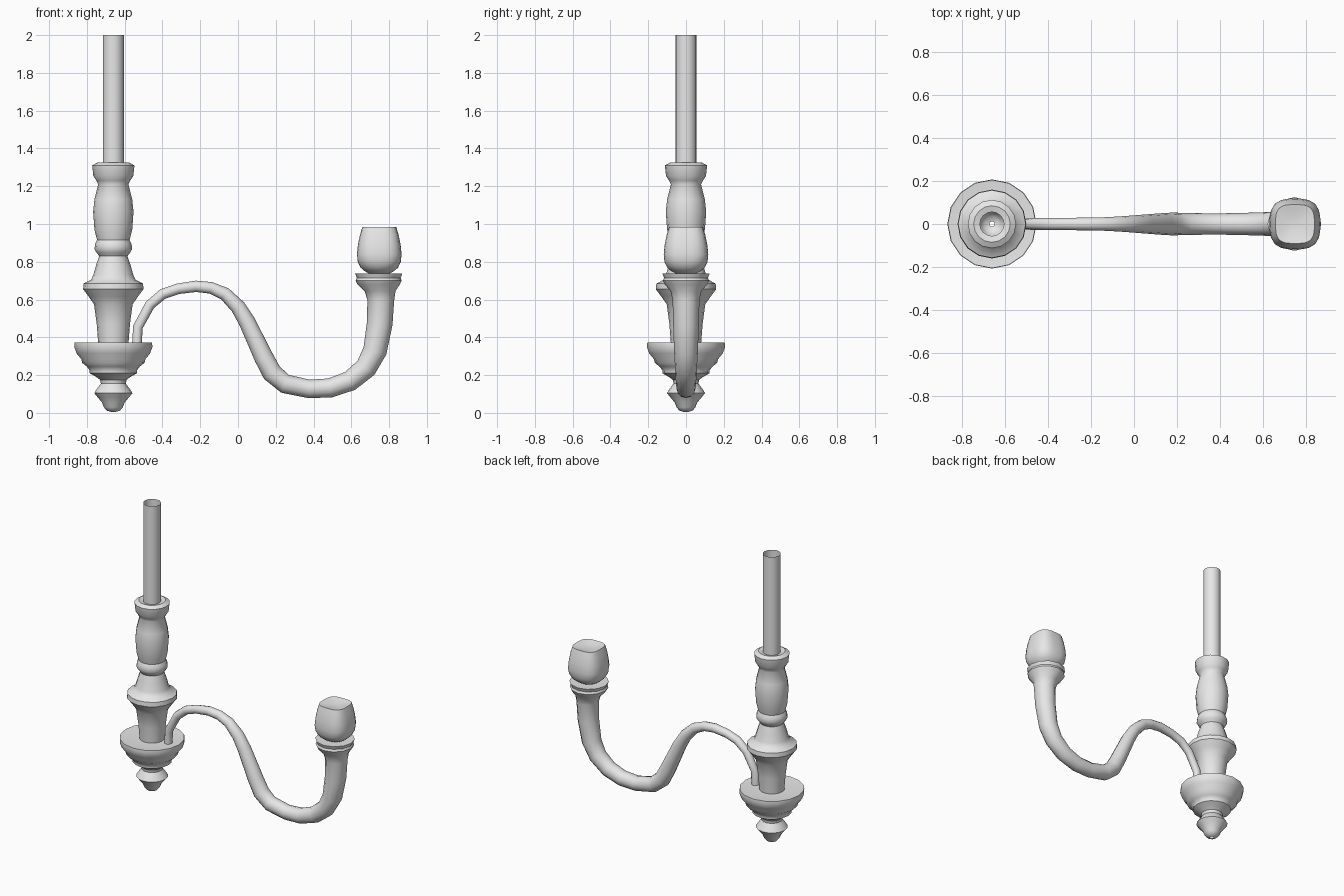
import bpy, bmesh, math
from mathutils import Vector

if "Cube" in bpy.data.objects:
    bpy.data.objects.remove(bpy.data.objects["Cube"])

grey = bpy.data.materials.new("plain grey")
grey.diffuse_color = (0.8, 0.8, 0.8, 1)
grey.use_nodes = True
grey.node_tree.nodes["Principled BSDF"].inputs["Base Color"].default_value = grey.diffuse_color


def loft(name, rings, cap_start=False, cap_end=False, sharp=40):
    """Skin a list of equally sized rings into one object."""
    bm = bmesh.new()
    vr = [[bm.verts.new(p) for p in ring] for ring in rings]
    n = len(vr[0])
    for a, b in zip(vr, vr[1:]):
        for i in range(n):
            j = (i + 1) % n
            bm.faces.new((a[i], a[j], b[j], b[i]))
    if cap_start:
        bm.faces.new(vr[0][::-1])
    if cap_end:
        bm.faces.new(vr[-1])
    if cap_start and cap_end:
        bmesh.ops.recalc_face_normals(bm, faces=bm.faces)
    mesh = bpy.data.meshes.new(name)
    bm.to_mesh(mesh)
    bm.free()
    mesh.materials.append(grey)
    ob = bpy.data.objects.new(name, mesh)
    bpy.context.collection.objects.link(ob)
    bpy.ops.object.select_all(action='DESELECT')
    bpy.context.view_layer.objects.active = ob
    ob.select_set(True)
    bpy.ops.object.shade_smooth_by_angle(angle=math.radians(sharp))
    return ob


def circle(cx, z, r, n=16):
    return [(cx + r * math.cos(2 * math.pi * i / n),
             r * math.sin(2 * math.pi * i / n), z) for i in range(n)]


CX = -0.66
# Finial and drip dish, from the tip upwards
dish = [(.012, .005), (.035, .012), (.05, .03), (.06, .055), (.085, .085), (.101, .105),
        (.085, .13), (.066, .155), (.07, .175), (.09, .19), (.125, .21), (.125, .225),
        (.14, .245), (.165, .265), (.17, .285), (.195, .315), (.207, .35), (.205, .372),
        (.14, .366), (.08, .366)]
# Turned stem and open tube on top
stem = [(.08, .366), (.088, .47), (.102, .575), (.13, .615), (.16, .655), (.157, .685),
        (.118, .705), (.106, .73), (.092, .78), (.075, .83), (.09, .85), (.1, .868),
        (.096, .895), (.086, .915), (.1, .97), (.107, 1.065), (.1, 1.13), (.08, 1.21),
        (.09, 1.23), (.106, 1.255), (.112, 1.31), (.085, 1.325), (.056, 1.318)]
loft("finial_and_dish", [circle(CX, z, r) for r, z in dish])
loft("turned_stem", [circle(CX, z, r) for r, z in stem])
loft("top_tube", [circle(CX, z, .056) for z in (1.318, 2.0)])

# Curved arm: centre x, centre z, radius
path = [(-.535, .36, .026), (-.53, .455, .026), (-.466, .572, .027), (-.397, .63, .028),
        (-.317, .657, .028), (-.222, .67, .03), (-.143, .662, .031), (-.069, .63, .035),
        (0, .561, .04), (.048, .482, .044), (.138, .291, .051), (.18, .212, .053),
        (.249, .154, .051), (.376, .127, .049), (.487, .132, .051), (.593, .169, .054),
        (.677, .238, .058), (.725, .328, .063), (.75, .471, .068), (.756, .598, .071),
        (.752, .645, .082)]
rings = []
for i, (x, z, r) in enumerate(path):
    a, b = path[max(i - 1, 0)], path[min(i + 1, len(path) - 1)]
    t = Vector((b[0] - a[0], 0, b[1] - a[1])).normalized()
    if i in (0, len(path) - 1):
        t = Vector((0, 0, 1))
    side = Vector((t.z, 0, -t.x))
    rings.append([Vector((x, 0, z)) + side * (r * math.cos(k * math.pi / 6))
                  + Vector((0, r * math.sin(k * math.pi / 6), 0)) for k in range(12)])
# Flared cup at the arm's end
for r, z in [(.112, .68), (.122, .7), (.116, .715), (.125, .738), (.07, .735)]:
    rings.append(circle(.745, z, r, 12))
loft("curved_arm", rings, True, True)


# Squarish bulb with a slightly dished top
def squircle(cx, z, h, p, n=24):
    out = []
    for i in range(n):
        c, s = math.cos(2 * math.pi * i / n), math.sin(2 * math.pi * i / n)
        k = h / (abs(c) ** p + abs(s) ** p) ** (1 / p)
        out.append((cx + k * c, k * s, z))
    return out


bulb = [(.05, .735, 2.2), (.08, .752, 2.3), (.1, .77, 2.5), (.114, .8, 2.8), (.118, .84, 3),
        (.113, .89, 3), (.103, .94, 3.2), (.09, .983, 3.5), (.075, .98, 3.5), (.03, .97, 3)]
loft("candle_bulb", [squircle(.748, z, h, p) for h, z, p in bulb], True, True, 50)
